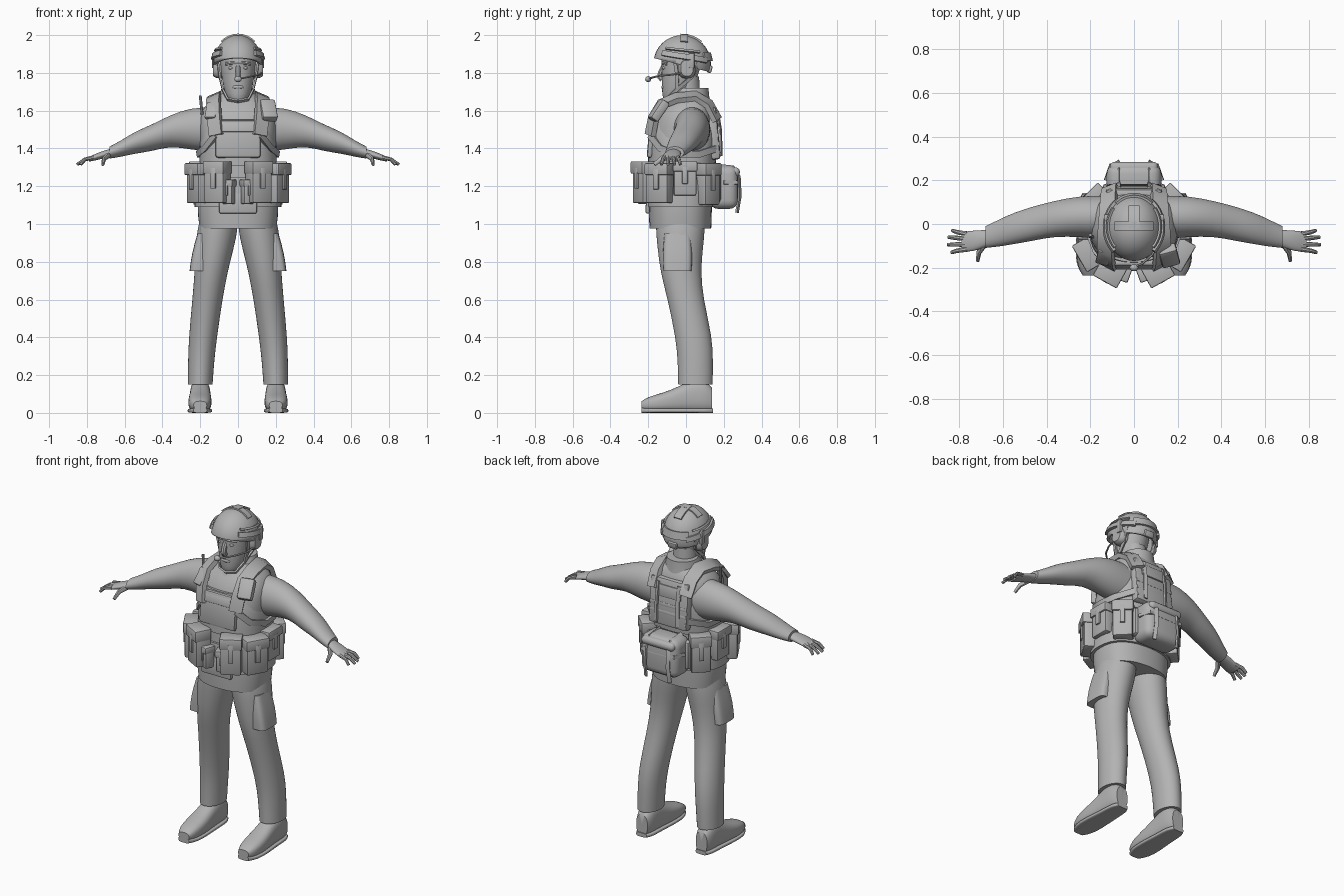
import bpy, bmesh
from math import sin, cos, pi, radians, sqrt
from mathutils import Vector, Matrix

cube = bpy.data.objects.get("Cube")
if cube:
    bpy.data.objects.remove(cube, do_unlink=True)

grey = bpy.data.materials.new("plain grey")
grey.use_nodes = True
tone = (.45, .45, .45, 1)
grey.diffuse_color = tone
grey.node_tree.nodes["Principled BSDF"].inputs["Base Color"].default_value = tone
parts = []


def finish(name, bm, mirror=False, subsurf=0):
    bmesh.ops.recalc_face_normals(bm, faces=bm.faces[:])
    mesh = bpy.data.meshes.new(name)
    bm.to_mesh(mesh)
    bm.free()
    mesh.materials.append(grey)
    obj = bpy.data.objects.new(name, mesh)
    bpy.context.collection.objects.link(obj)
    if mirror:
        mod = obj.modifiers.new("mirror", 'MIRROR')
        mod.use_mirror_merge = False
    if subsurf:
        mod = obj.modifiers.new("smooth", 'SUBSURF')
        mod.levels = mod.render_levels = subsurf
    parts.append(obj)
    return obj


def bridge(bm, rings):
    n = len(rings[0])
    for a, b in zip(rings, rings[1:]):
        for i in range(n):
            j = (i + 1) % n
            bm.faces.new((a[i], a[j], b[j], b[i]))
    return [bm.faces.new(rings[0]), bm.faces.new(rings[-1])]


def loft(name, axis, rings, mirror=False, power=2.0, hard=True, n=24):
    """Rings are (position on axis, two centre coordinates, two radii)."""
    bm = bmesh.new()
    u, v = [k for k in range(3) if k != axis]
    loops = []
    for pos, cu, cv, ru, rv in rings:
        loop = []
        for i in range(n):
            a = 2 * pi * i / n
            c, s = cos(a), sin(a)
            p = Vector()
            p[axis] = pos
            p[u] = cu + ru * abs(c) ** (2 / power) * (1 if c > 0 else -1)
            p[v] = cv + rv * abs(s) ** (2 / power) * (1 if s > 0 else -1)
            loop.append(bm.verts.new(p))
        loops.append(loop)
    caps = bridge(bm, loops)
    if hard:
        crease = bm.edges.layers.float.new("crease_edge")
        for e in {e for f in caps for e in f.edges}:
            e[crease] = 1
    return finish(name, bm, mirror, 1)


def sweep(name, pts, width, thick, mirror=False, centre=(0, 0, 1.4), n=4, taper=1):
    """Sweep a flat (n=4) or round section along points, facing out of centre."""
    bm = bmesh.new()
    pts = [Vector(p) for p in pts]
    loops = []
    for k, p in enumerate(pts):
        t = (pts[min(k + 1, len(pts) - 1)] - pts[max(k - 1, 0)]).normalized()
        out = p - Vector(centre)
        out = (out - out.dot(t) * t).normalized()
        side = t.cross(out)
        f = (1 + (taper - 1) * k / (len(pts) - 1)) / cos(pi / n) / 2
        angles = [2 * pi * (i + .5) / n for i in range(n)]
        loops.append([bm.verts.new(p + f * (side * width * cos(a) + out * thick * sin(a)))
                      for a in angles])
    bridge(bm, loops)
    return finish(name, bm, mirror)


def box(name, loc, size, turn=0, tilt=0, bevel=.01, mirror=False, segments=2):
    bm = bmesh.new()
    mat = (Matrix.Translation(loc) @ Matrix.Rotation(radians(turn), 4, 'Z')
           @ Matrix.Rotation(radians(tilt), 4, 'X') @ Matrix.Diagonal((*size, 1)))
    bmesh.ops.create_cube(bm, size=1, matrix=mat)
    bmesh.ops.bevel(bm, geom=bm.edges[:], offset=bevel, segments=segments,
                    affect='EDGES', profile=.5)
    return finish(name, bm, mirror)


def ball(name, loc, size, mirror=False, n=16):
    bm = bmesh.new()
    bmesh.ops.create_uvsphere(bm, u_segments=n * 2, v_segments=n, radius=1,
                              matrix=Matrix.Translation(loc) @ Matrix.Diagonal((*size, 1)))
    return bm


def pouch(name, loc, size, turn):
    """Box pouch with a lid flap and a closing strap on its outer face."""
    w, d, h = size
    out = Vector((sin(radians(turn)), -cos(radians(turn)), 0))
    loc = Vector(loc)
    up = Vector((0, 0, h))
    box(name, loc, size, turn, mirror=True)
    box(name + "_flap", loc + up * .36 + out * .004, (w + .01, d + .01, h * .3),
        turn, bevel=.007, mirror=True)
    box(name + "_strap", loc + up * .1 + out * (d / 2 + .004), (w * .25, .012, h * .5),
        turn, bevel=.003, mirror=True)


# Jacket, collar and neck
loft("jacket", 2, [(.975, 0, -.03, .205, .165), (1.1, 0, -.03, .222, .17),
                   (1.3, 0, -.025, .2, .165), (1.42, 0, -.02, .2, .17),
                   (1.52, 0, -.01, .21, .165), (1.6, 0, 0, .2, .145),
                   (1.65, 0, .015, .15, .115), (1.69, 0, .01, .09, .09)], power=2.4)
loft("collar", 2, [(1.6, 0, 0, .125, .135), (1.67, 0, .012, .105, .112),
                   (1.72, 0, .035, .088, .085)])
loft("neck", 2, [(1.6, 0, .01, .07, .07), (1.78, 0, 0, .065, .07)])

# Arms and hands
loft("sleeve", 0, [(.13, .03, 1.5, .1, .12), (.25, .035, 1.505, .095, .112),
                   (.36, .025, 1.495, .082, .082), (.45, .005, 1.457, .08, .072),
                   (.55, -.02, 1.43, .073, .058), (.62, -.042, 1.398, .062, .043),
                   (.68, -.06, 1.378, .05, .032)], mirror=True)
loft("palm", 0, [(.66, -.062, 1.378, .036, .024), (.72, -.075, 1.366, .046, .02),
                 (.76, -.08, 1.352, .048, .017), (.79, -.08, 1.342, .043, .012)], mirror=True)
for label, y0, x1, y1 in (("little", -.045, .832, -.03), ("ring", -.068, .85, -.06),
                          ("middle", -.092, .853, -.095), ("index", -.115, .835, -.13)):
    sweep(label + "_finger", [(.765, y0, 1.352), (.81, (y0 + y1) / 2, 1.342), (x1, y1, 1.315)],
          .024, .022, True, n=8, taper=.65)
sweep("thumb", [(.68, -.085, 1.37), (.71, -.13, 1.345), (.716, -.168, 1.315)],
      .034, .028, True, n=8, taper=.55)

# Trousers, cargo pockets and boots
loft("trouser_leg", 2, [(.15, .2, .05, .066, .092), (.28, .195, .05, .07, .094),
                        (.4, .186, .042, .075, .098), (.6, .162, -.002, .08, .095),
                        (.75, .142, -.03, .088, .108), (.88, .122, -.03, .102, .122),
                        (.96, .11, -.03, .108, .13), (1.03, .1, -.03, .1, .13)], mirror=True)
loft("cargo_pocket", 2, [(.75, .205, -.045, .052, .075), (.84, .19, -.045, .056, .08),
                         (.95, .165, -.045, .05, .07)], mirror=True, power=4)
loft("boot", 1, [(-.235, .2, .04, .035, .022), (-.2, .202, .046, .056, .04),
                 (-.12, .202, .055, .064, .052), (-.04, .2, .07, .058, .068),
                 (.03, .2, .09, .054, .088), (.1, .2, .09, .054, .088),
                 (.138, .2, .07, .038, .062)], mirror=True, power=2.6)
loft("sole", 1, [(-.235, .2, .014, .035, .014), (-.19, .202, .012, .064, .012),
                 (-.1, .202, .012, .068, .012), (.02, .2, .012, .056, .012),
                 (.11, .2, .012, .056, .012), (.143, .2, .012, .035, .012)],
     mirror=True, power=4)

# Plate carrier
loft("vest", 2, [(1.31, 0, -.022, .206, .18), (1.4, 0, -.018, .207, .184),
                 (1.48, 0, -.014, .2, .183), (1.555, 0, -.008, .165, .168)], power=2.5)
box("chest_panel", (0, -.185, 1.45), (.24, .03, .2), tilt=-5, bevel=.014)
box("chest_label", (0, -.189, 1.51), (.17, .02, .05), tilt=-14, bevel=.004)
box("back_panel", (0, .145, 1.48), (.26, .055, .28), tilt=5, bevel=.018)
box("back_patch", (0, .168, 1.55), (.17, .012, .07), tilt=6, bevel=.004)
for k in range(3):
    box("back_webbing", (0, .176 - .003 * k, 1.38 + .045 * k), (.25, .01, .02), tilt=5, bevel=.003)
sweep("shoulder_strap", [(.115, -.19, 1.47), (.125, -.172, 1.56), (.13, -.13, 1.635),
                         (.128, -.05, 1.668), (.12, .05, 1.678), (.115, .12, 1.635),
                         (.11, .165, 1.55)], .075, .028, True)
sweep("side_strap", [(.12, -.19, 1.47), (.175, -.135, 1.4), (.212, -.04, 1.37),
                     (.2, .07, 1.37), (.12, .16, 1.4)], .035, .016, True)
sweep("pull_strap", [(.07, .165, 1.6), (.07, .182, 1.5), (.072, .186, 1.36)], .02, .01, True)
box("radio_pouch", (.16, -.145, 1.6), (.085, .05, .12), turn=15, tilt=-35, bevel=.012)
box("strap_pad", (-.14, -.15, 1.6), (.06, .025, .1), turn=-15, tilt=-35, bevel=.006)
sweep("aerial", [(-.19, -.06, 1.58), (-.2, -.05, 1.68)], .014, .014, n=8)

# Belt and pouches
loft("belt", 2, [(1.09, 0, -.03, .232, .182), (1.17, 0, -.03, .23, .183),
                 (1.25, 0, -.028, .215, .178)], power=2.4)
box("belt_front", (0, -.2, 1.12), (.2, .024, .13), tilt=-3, bevel=.01)
pouch("front_pouch", (.108, -.218, 1.22), (.115, .09, .22), 29)
pouch("small_pouch", (.05, -.222, 1.17), (.06, .06, .13), 20)
pouch("hip_pouch", (.206, -.135, 1.215), (.13, .085, .21), 60)
pouch("side_pouch", (.215, -.005, 1.24), (.12, .07, .18), 90)
pouch("rear_pouch", (.175, .115, 1.21), (.11, .075, .22), 135)
box("pack", (0, .2, 1.195), (.25, .15, .23), bevel=.045, segments=4)
box("pack_base", (0, .16, 1.2), (.29, .05, .17), bevel=.018)
box("pack_lid", (0, .215, 1.275), (.22, .14, .05), bevel=.022, segments=3)
sweep("pack_strap", [(.075, .15, 1.31), (.075, .25, 1.3), (.075, .28, 1.25),
                     (.077, .285, 1.15), (.08, .27, 1.06)], .022, .01, True, (0, .15, 1.2))
sweep("pack_band", [(-.13, .2, 1.22), (-.11, .268, 1.22), (.11, .268, 1.22), (.13, .2, 1.22)],
      .02, .014, centre=(0, .15, 1.2))

# Head and face
loft("head", 2, [(1.635, 0, -.07, .03, .035), (1.66, 0, -.06, .058, .065),
                 (1.72, 0, -.045, .078, .083), (1.8, 0, -.03, .09, .1),
                 (1.88, 0, -.02, .098, .112), (1.93, 0, -.02, .09, .1)], hard=False)
sweep("nose", [(0, -.12, 1.835), (0, -.134, 1.805), (0, -.14, 1.78), (0, -.125, 1.765)],
      .026, .024, centre=(0, 0, 1.8), n=8, taper=1.3)
sweep("brow", [(-.065, -.1, 1.848), (-.03, -.122, 1.852), (.03, -.122, 1.852),
               (.065, -.1, 1.848)], .018, .016, centre=(0, 0, 1.8), n=8)
finish("eye", ball("eye", (.036, -.113, 1.826), (.015, .012, .009), n=8), True)
finish("mouth", ball("mouth", (0, -.117, 1.725), (.032, .014, .012), n=8))

# Helmet shell, cut along a plane lower at the back
crown = Vector((0, -.02, 1.85))
radii = (.13, .152, .15)
bm = ball("helmet", crown, radii)
bmesh.ops.bisect_plane(bm, geom=bm.verts[:] + bm.edges[:] + bm.faces[:],
                       plane_co=(0, -.17, 1.878), plane_no=(0, .25, 1), clear_inner=True)
shell = finish("helmet", bm)
rim = shell.modifiers.new("rim", 'SOLIDIFY')
rim.thickness = .016


def on_helmet(x, y, lift=1.01):
    z = sqrt(max(0, 1 - (x / radii[0]) ** 2 - (y / radii[1]) ** 2))
    return crown + Vector((x, y, z * radii[2])) * lift


def around_helmet(angle, z):
    r = sqrt(1 - (z / radii[2]) ** 2) * 1.03
    a = radians(angle)
    return crown + Vector((radii[0] * r * cos(a), radii[1] * r * sin(a), z))


steps = [k / 6 for k in range(-6, 7)]
sweep("helmet_cross_pad", [on_helmet(.085 * s, .01) for s in steps], .04, .01, centre=crown)
sweep("helmet_centre_pad", [on_helmet(0, .05 + .05 * s) for s in steps], .05, .01, centre=crown)
sweep("helmet_rear_pad", [around_helmet(90 + 40 * s, .035) for s in steps], .045, .01, centre=crown)
sweep("helmet_rail", [around_helmet(5 + 50 * s, .035 - .02 * s) for s in steps], .028, .02,
      True, crown)
sweep("rail_edge", [around_helmet(0 + 40 * s, .07 - .01 * s) for s in steps], .012, .014,
      True, crown)
box("rear_dial", (0, .125, 1.82), (.06, .025, .04), tilt=-15, bevel=.008)

# Headset, chin strap and microphone
loft("ear_cup", 0, [(.085, .005, 1.825, .048, .055), (.115, .005, 1.825, .046, .054),
                    (.132, .005, 1.825, .033, .042)], mirror=True, power=2.6)
box("headset_arm", (.128, .03, 1.865), (.02, .03, .08), bevel=.006, mirror=True)
for label, y in (("front", -.06), ("rear", .07)):
    sweep(label + "_chin_strap", [(.108, y, 1.87), (.097, y * .6 - .01, 1.78),
                                  (.08, -.05, 1.71), (.055, -.1, 1.66), (0, -.118, 1.65)],
          .018, .01, True, (0, -.03, 1.75))
sweep("microphone_boom", [(.125, -.02, 1.8), (.115, -.08, 1.79), (.085, -.14, 1.785),
                          (.04, -.18, 1.775), (0, -.197, 1.768)], .009, .009, n=6)
finish("microphone", ball("microphone", (0, -.2, 1.767), (.02, .016, .016), n=8))

# Smooth shading with crisp edges
bpy.ops.object.select_all(action='DESELECT')
for obj in parts:
    obj.select_set(True)
bpy.context.view_layer.objects.active = parts[0]
bpy.ops.object.shade_smooth_by_angle(angle=radians(40))
